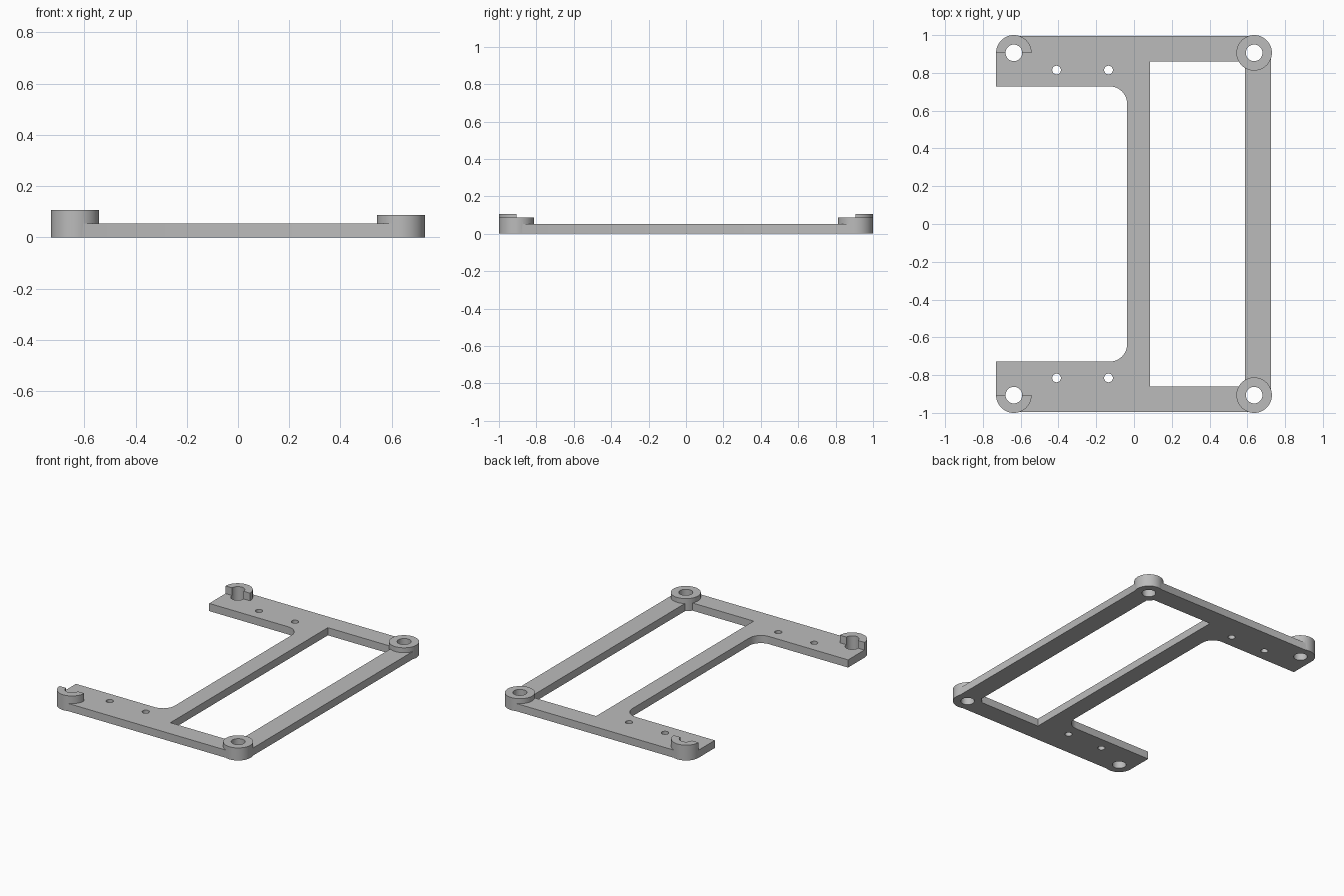
import bpy, bmesh
from math import sin, cos, pi

cube = bpy.data.objects.get("Cube")
if cube:
    bpy.data.objects.remove(cube)

CX, CY = 0.636, 0.906      # boss centres
BOSS_R, HOLE_R = 0.094, 0.044
EDGE = 0.088               # plate edge offset from the boss centres
THICK = 0.053

grey = bpy.data.materials.new("plain grey")
grey.use_nodes = True
grey.diffuse_color = (0.5, 0.5, 0.5, 1)
grey.node_tree.nodes["Principled BSDF"].inputs["Base Color"].default_value = (0.5, 0.5, 0.5, 1)


def arc(cx, cy, r, start, end, steps=12):
    """Points along an arc, angles in quarter turns."""
    angles = [(start + (end - start) * i / steps) * pi / 2 for i in range(steps + 1)]
    return [(cx + r * cos(a), cy + r * sin(a)) for a in angles]


def prism(name, outline, z0, z1):
    bm = bmesh.new()
    face = bm.faces.new([bm.verts.new((x, y, z0)) for x, y in outline])
    top = bmesh.ops.extrude_face_region(bm, geom=[face])["geom"]
    bmesh.ops.translate(bm, vec=(0, 0, z1 - z0),
                        verts=[v for v in top if isinstance(v, bmesh.types.BMVert)])
    bmesh.ops.recalc_face_normals(bm, faces=bm.faces)
    mesh = bpy.data.meshes.new(name)
    bm.to_mesh(mesh)
    bm.free()
    mesh.materials.append(grey)
    obj = bpy.data.objects.new(name, mesh)
    bpy.context.collection.objects.link(obj)
    return obj


def disc(name, x, y, r, z0, z1):
    return prism(name, arc(x, y, r, 0, 4, 48)[:-1], z0, z1)


def combine(target, tool, operation):
    mod = target.modifiers.new(tool.name, "BOOLEAN")
    mod.operation, mod.solver, mod.object = operation, "EXACT", tool
    bpy.context.view_layer.objects.active = target
    bpy.ops.object.modifier_apply(modifier=mod.name)
    bpy.data.objects.remove(tool)


# Flat plate: two arms joined by a spine, rounded at the bosses and inner corners
half = [(0.724, 0)] + arc(CX, CY, EDGE, 0, 1) + arc(-CX, CY, EDGE, 1, 2)
half += [(-0.73, CY), (-0.73, 0.728)]
half += arc(-0.127, 0.638, 0.09, 1, 0)
outline = half + [(x, -y) for x, y in reversed(half[1:])]
plate = prism("mounting_frame", outline, 0, THICK)

# Rectangular window between spine and right rail
window = prism("window_cutter", [(0.085, -0.86), (0.587, -0.86), (0.587, 0.86), (0.085, 0.86)], -0.1, 0.2)
combine(plate, window, "DIFFERENCE")

for side in (-1, 1):
    # Full round boss and taller half-round locating lip
    combine(plate, disc("round_boss", CX, side * CY, BOSS_R, 0, 0.087), "UNION")
    lip = [(x, side * y) for x, y in arc(-CX, CY, BOSS_R, 0, 2, 24)]
    combine(plate, prism("half_boss", lip, 0, 0.106), "UNION")
    # Mounting holes, then small screw holes in the arm
    for x, y, r in ((CX, CY, HOLE_R), (-CX, CY, HOLE_R), (-0.41, 0.815, 0.023), (-0.135, 0.815, 0.023)):
        combine(plate, disc("hole_cutter", x, side * y, r, -0.1, 0.2), "DIFFERENCE")

# Smooth round walls, crisp edges
bpy.ops.object.select_all(action="DESELECT")
plate.select_set(True)
bpy.context.view_layer.objects.active = plate
bpy.ops.object.shade_smooth_by_angle(angle=pi / 6)
